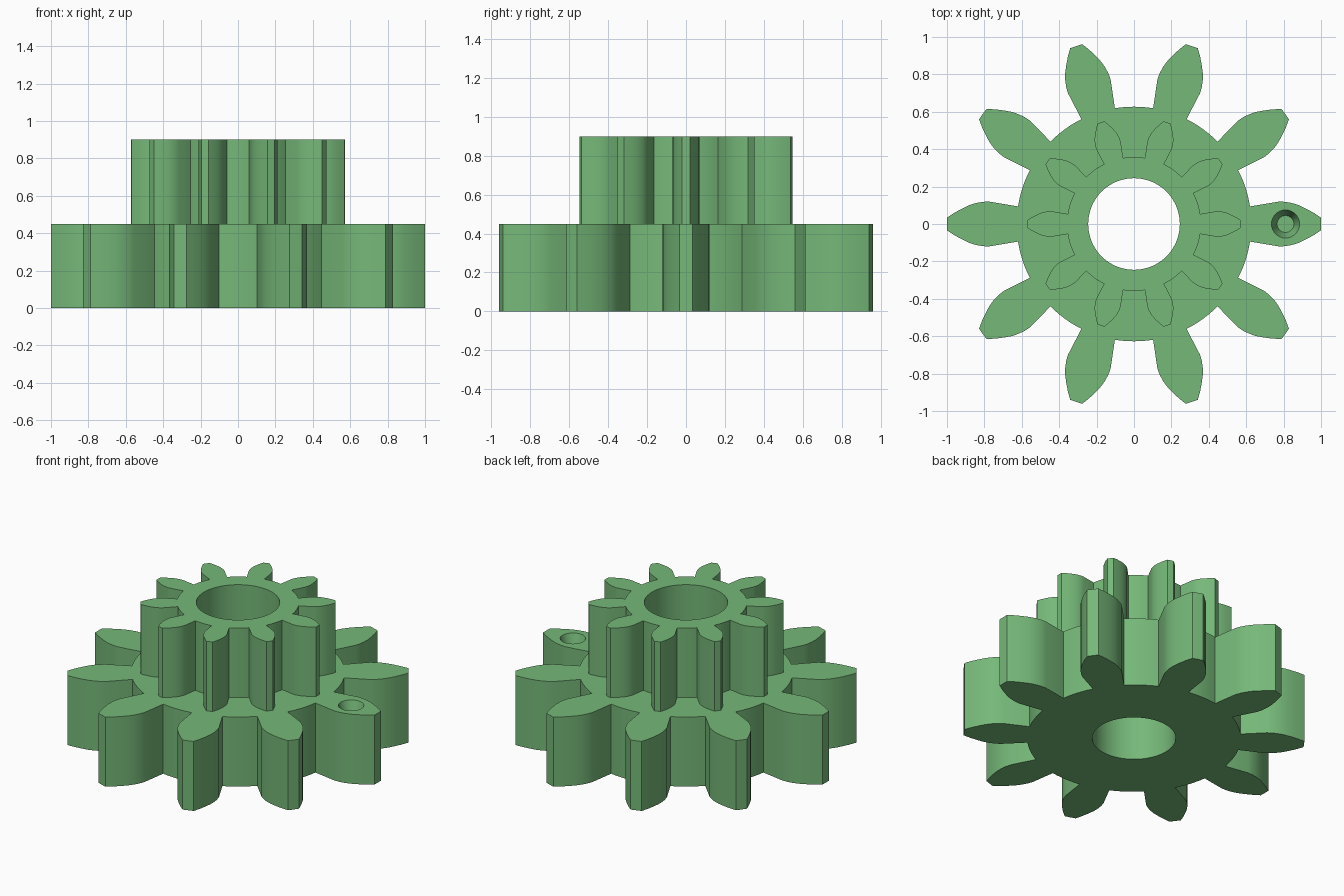
import bpy, bmesh, math
from mathutils import Vector, Matrix

if "Cube" in bpy.data.objects:
    bpy.data.objects.remove(bpy.data.objects["Cube"])

TEETH = 10
ROOT = 0.62
# One tooth flank pointing along +x: (distance from axis, half width)
FLANK = [(0.62, 0.094), (0.775, 0.12), (0.81, 0.1185), (0.845, 0.112),
         (0.88, 0.101), (0.92, 0.082), (0.96, 0.060), (0.9994, 0.034)]

green = bpy.data.materials.new("gear green")
green.diffuse_color = (0.18, 0.48, 0.19, 1)
green.use_nodes = True
green.node_tree.nodes["Principled BSDF"].inputs["Base Color"].default_value = green.diffuse_color


def gear_outline(scale):
    """Closed outline: tooth flank up, tip, flank down, then root arc."""
    tooth = [(x, -y) for x, y in FLANK] + [(1.0, 0.0)] + [(x, y) for x, y in reversed(FLANK)]
    step = 2 * math.pi / TEETH
    start = math.atan2(FLANK[0][1], FLANK[0][0])
    r = math.hypot(*FLANK[0])
    arc = [start + (step - 2 * start) * i / 6 for i in range(1, 6)]
    points = tooth + [(r * math.cos(a), r * math.sin(a)) for a in arc]
    outline = []
    for i in range(TEETH):
        turn = Matrix.Rotation(i * step, 3, 'Z')
        outline += [turn @ Vector((x, y, 0)) * scale for x, y in points]
    return outline


def finish(name, bm):
    bmesh.ops.recalc_face_normals(bm, faces=bm.faces)
    mesh = bpy.data.meshes.new(name)
    bm.to_mesh(mesh)
    bm.free()
    mesh.materials.append(green)
    obj = bpy.data.objects.new(name, mesh)
    bpy.context.collection.objects.link(obj)
    return obj


def gear(name, scale, z0, z1):
    bm = bmesh.new()
    face = bm.faces.new([bm.verts.new(p + Vector((0, 0, z0))) for p in gear_outline(scale)])
    new = bmesh.ops.extrude_face_region(bm, geom=[face])["geom"]
    bmesh.ops.translate(bm, vec=(0, 0, z1 - z0),
                        verts=[v for v in new if isinstance(v, bmesh.types.BMVert)])
    return finish(name, bm)


def cone(name, x, r0, r1, z0, z1, sides):
    bm = bmesh.new()
    bmesh.ops.create_cone(bm, cap_ends=True, segments=sides, radius1=r0, radius2=r1,
                          depth=z1 - z0,
                          matrix=Matrix.Translation((x, 0, (z0 + z1) / 2)))
    return finish(name, bm)


def cut(target, cutter):
    mod = target.modifiers.new("cut", 'BOOLEAN')
    mod.operation = 'DIFFERENCE'
    mod.solver = 'EXACT'
    mod.object = cutter
    bpy.context.view_layer.objects.active = target
    bpy.ops.object.modifier_apply(modifier=mod.name)


# The two stacked gears
large_gear = gear("large_gear", 1.0, 0.0, 0.45)
small_gear = gear("small_gear", 0.571, 0.45, 0.90)

# Shaft bore through both, and the timing mark dimple in one tooth
bore = cone("bore_cutter", 0, 0.245, 0.245, -0.2, 1.1, 64)
dimple = cone("dimple_cutter", 0.81, 0.045, 0.105, 0.35, 0.55, 32)
cut(large_gear, bore)
cut(small_gear, bore)
cut(large_gear, dimple)
for cutter in (bore, dimple):
    bpy.data.objects.remove(cutter)

# Smooth curved walls, keep the rims and tips crisp
bpy.ops.object.select_all(action='DESELECT')
for obj in (large_gear, small_gear):
    obj.select_set(True)
bpy.context.view_layer.objects.active = large_gear
bpy.ops.object.shade_smooth_by_angle(angle=math.radians(25))
